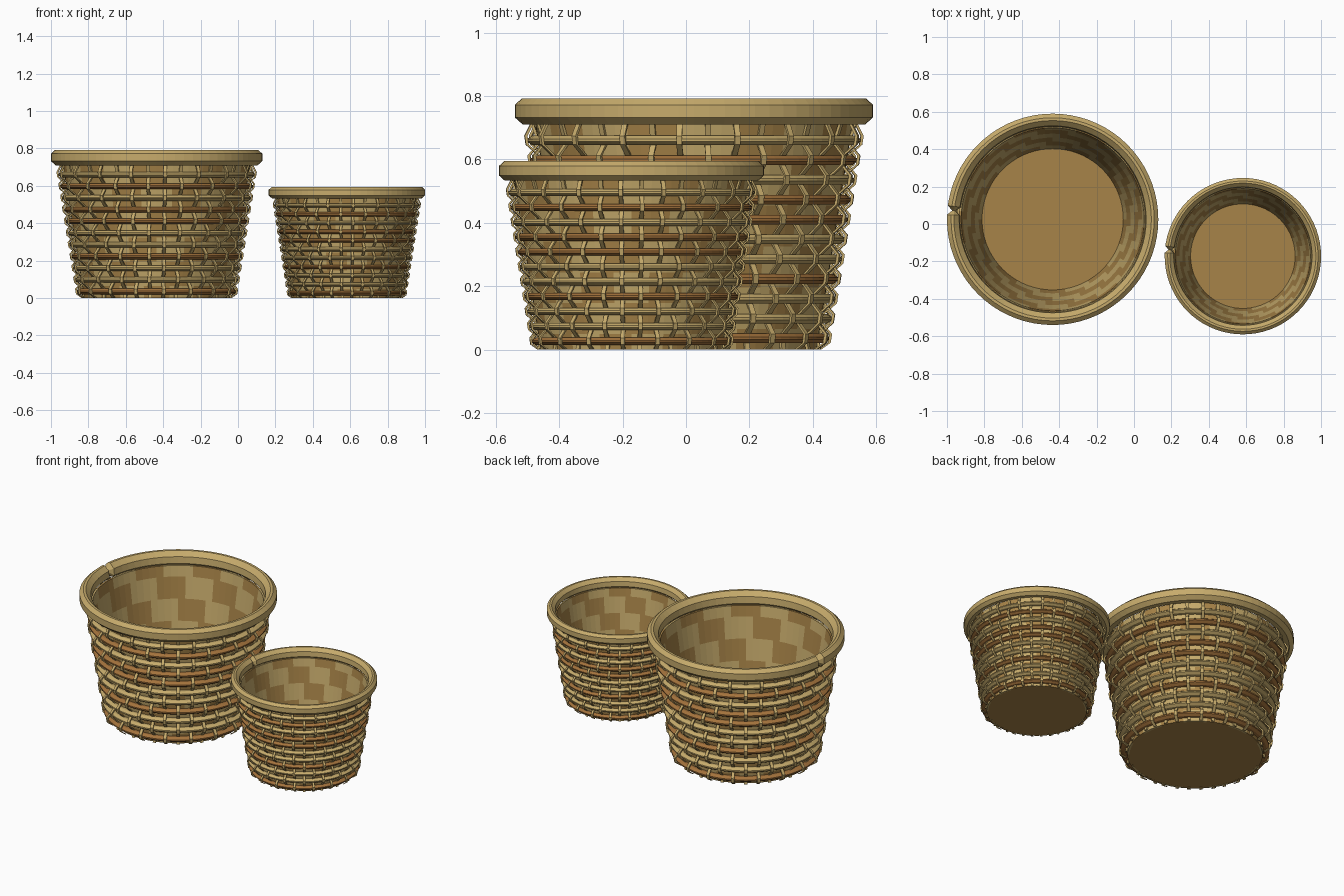
import bpy, bmesh, math

cube = bpy.data.objects.get("Cube")
if cube:
    bpy.data.objects.remove(cube, do_unlink=True)


def material(name, rgb):
    m = bpy.data.materials.new(name)
    m.use_nodes = True
    m.diffuse_color = (*rgb, 1)
    m.node_tree.nodes["Principled BSDF"].inputs["Base Color"].default_value = (*rgb, 1)
    return m


TAN = material("light straw", (0.57, 0.41, 0.15))
BROWN = material("brown straw", (0.39, 0.23, 0.065))
RUST = material("rust straw", (0.37, 0.17, 0.045))

HEIGHT, ROWS, STAKES = 0.715, 11, 36
STEP = 0.0625


def wall_radius(z):
    return 0.387 + 0.16 * z


def row_z(row):
    return 0.035 + row * STEP


def finish(name, bm, mats, place):
    """Scale and move the mesh to its basket and link it."""
    x, y, sr, sz = place
    for v in bm.verts:
        v.co = (v.co.x * sr + x, v.co.y * sr + y, v.co.z * sz)
    bmesh.ops.recalc_face_normals(bm, faces=bm.faces)
    mesh = bpy.data.meshes.new(name)
    bm.to_mesh(mesh)
    bm.free()
    for m in mats:
        mesh.materials.append(m)
    bpy.context.collection.objects.link(bpy.data.objects.new(name, mesh))


def ring(name, profile, mats, place, angles=range(0, 360, 5), rule=None, pinch=None):
    """Turn a closed (radius, z) profile about the basket's axis."""
    bm = bmesh.new()
    n = len(profile)
    cr = sum(p[0] for p in profile) / n
    cz = sum(p[1] for p in profile) / n
    loops = []
    for a in angles:
        k = 0.25 if a == pinch else 1
        t = math.radians(a)
        loop = []
        for r, z in profile:
            r, z = cr + (r - cr) * k, cz + (z - cz) * k
            loop.append(bm.verts.new((r * math.cos(t), r * math.sin(t), z)))
        loops.append(loop)
    for i, a in enumerate(loops):
        b = loops[(i + 1) % len(loops)]
        for j in range(n):
            k = (j + 1) % n
            f = bm.faces.new((a[j], b[j], b[k], a[k]))
            if rule:
                f.material_index = rule(i, j)
    finish(name, bm, mats, place)


def stakes(name, place):
    """Upright strips that pass over and under alternate bands."""
    bm = bmesh.new()
    for s in range(STAKES):
        t = 2 * math.pi * (s + 0.5) / STAKES
        c, d = math.cos(t), math.sin(t)
        path = [(wall_radius(0) + 0.015, 0)]
        for row in range(ROWS):
            z = row_z(row)
            out = 0.042 if (row + s) % 2 else 0.008
            for dz in (-0.014, 0.014):
                path.append((wall_radius(z + dz) + out, z + dz))
        path.append((wall_radius(HEIGHT) + 0.015, HEIGHT))
        prev = None
        for r, z in path:
            sec = []
            for dr, w in ((-0.009, -0.009), (0, -0.009), (0, 0.009), (-0.009, 0.009)):
                q = r + dr
                sec.append(bm.verts.new((q * c - w * d, q * d + w * c, z)))
            if prev:
                for j in range(4):
                    k = (j + 1) % 4
                    bm.faces.new((prev[j], prev[k], sec[k], sec[j]))
            else:
                bm.faces.new(sec)
            prev = sec
        bm.faces.new(prev)
    finish(name, bm, [TAN], place)


def floor(name, place):
    bm = bmesh.new()
    bmesh.ops.create_cone(bm, cap_ends=True, segments=72, radius1=0.384,
                          radius2=0.384, depth=0.015)
    bmesh.ops.translate(bm, verts=bm.verts, vec=(0, 0, 0.0085))
    finish(name, bm, [BROWN], place)


def basket(label, place):
    # Thin tapered wall in a checker of woven patches
    levels = [HEIGHT * i / ROWS for i in range(ROWS + 1)]
    inner = [(wall_radius(z) - 0.012, z) for z in levels]
    outer = [(wall_radius(z), z) for z in reversed(levels)]

    def checker(i, j):
        row = j if j <= ROWS else 2 * ROWS + 1 - j
        return (row // 2 + (i + row // 2) // 4) % 2

    ring(label + "_wall", inner + outer, [TAN, BROWN], place, rule=checker)
    floor(label + "_floor", place)

    # Ridged horizontal bands
    for row in range(ROWS):
        z = row_z(row)
        r = wall_radius(z)
        prof = [(r - 0.004, z - 0.015), (r + 0.018, z - 0.015), (r + 0.034, z - 0.004),
                (r + 0.034, z + 0.004), (r + 0.018, z + 0.015), (r - 0.004, z + 0.015)]
        colour = RUST if row in (0, 3, 6, 7, 9) else TAN
        ring(f"{label}_band_{row + 1}", prof, [colour], place)
    stakes(label + "_stakes", place)

    # Thick chamfered rim, pinched where its ends meet
    rim = [(0.495, 0.725), (0.51, 0.71), (0.54, 0.71), (0.565, 0.732), (0.565, 0.772),
           (0.543, 0.792), (0.528, 0.792), (0.5, 0.765)]
    seam = 175
    angles = [a for a in range(0, 360, 5) if a != seam]
    angles = sorted(angles + [seam - 2.5, seam, seam + 2.5])
    ring(label + "_rim", rim, [TAN], place, angles=angles, pinch=seam)


basket("large_basket", (-0.435, 0.025, 1, 1))
basket("small_basket", (0.582, -0.172, 0.74, 0.75))
